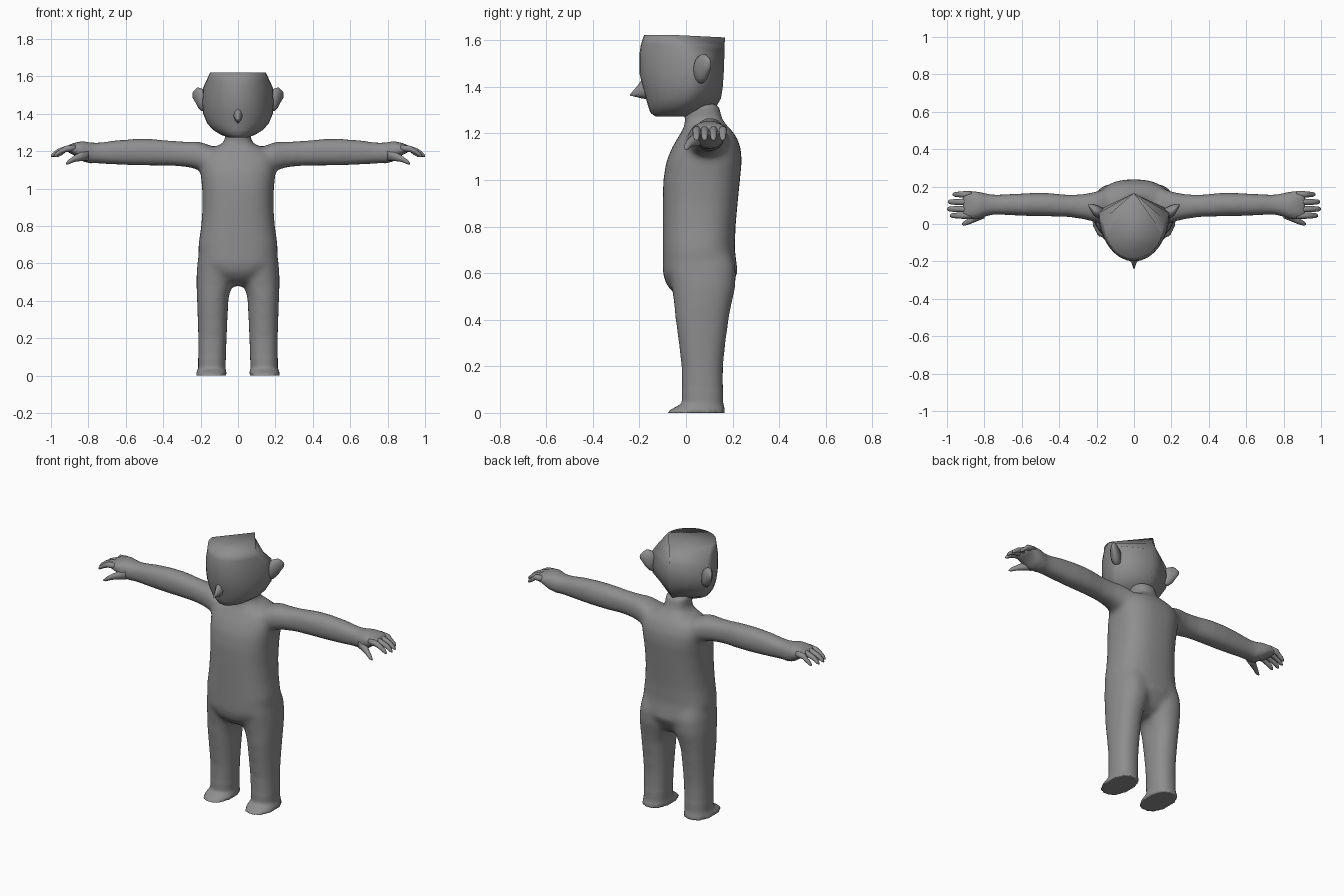
import bpy, bmesh, math

grey = bpy.data.materials.new("dark grey")
grey.diffuse_color = (0.27, 0.27, 0.27, 1)


def select(obs):
    bpy.ops.object.select_all(action='DESELECT')
    for ob in obs:
        ob.select_set(True)
    bpy.context.view_layer.objects.active = obs[0]


def finish(name, rings, mirror=False, angle=180):
    """Skin a list of equal-length point rings, cap both ends, smooth it."""
    bm = bmesh.new()
    loops = [[bm.verts.new(p) for p in r] for r in rings]
    n = len(loops[0])
    for a, b in zip(loops, loops[1:]):
        for i in range(n):
            j = (i + 1) % n
            bm.faces.new((a[i], a[j], b[j], b[i]))
    bm.faces.new(loops[0])
    bm.faces.new(loops[-1])
    if mirror:
        copy = bmesh.ops.duplicate(bm, geom=bm.verts[:] + bm.edges[:] + bm.faces[:])["geom"]
        for v in copy:
            if isinstance(v, bmesh.types.BMVert):
                v.co.x = -v.co.x
    bmesh.ops.recalc_face_normals(bm, faces=bm.faces)
    mesh = bpy.data.meshes.new(name)
    bm.to_mesh(mesh)
    bm.free()
    mesh.materials.append(grey)
    ob = bpy.data.objects.new(name, mesh)
    bpy.context.collection.objects.link(ob)
    select([ob])
    bpy.ops.object.shade_smooth_by_angle(angle=math.radians(angle))
    return ob


def loft(name, sections, axis='z', power=2.3, n=24, mirror=False):
    """Sections are (position on axis, a min, a max, b min, b max).
    For z the pair is x, y; for x it is y, z; for y it is x, z."""
    rings = []
    for pos, a0, a1, b0, b1 in sections:
        ring = []
        for i in range(n):
            t = 2 * math.pi * i / n
            c, s = math.cos(t), math.sin(t)
            a = (a0 + a1) / 2 + (a1 - a0) / 2 * math.copysign(abs(c) ** (2 / power), c)
            b = (b0 + b1) / 2 + (b1 - b0) / 2 * math.copysign(abs(s) ** (2 / power), s)
            ring.append({'z': (a, b, pos), 'x': (pos, a, b), 'y': (a, pos, b)}[axis])
        rings.append(ring)
    return finish(name, rings, mirror)


def finger(name, path):
    """Path points are (x, y, z, radius)."""
    loft(name, [(x, y - r, y + r, z - r, z + r) for x, y, z, r in path],
         axis='x', power=2, n=10, mirror=True)


# Torso with crotch and neck: z, half width, front y, back y
torso = [(0.48, 0.045, 0.02, 0.12), (0.51, 0.10, -0.05, 0.17), (0.55, 0.16, -0.085, 0.195),
         (0.60, 0.21, -0.10, 0.223), (0.70, 0.212, -0.10, 0.21), (0.80, 0.197, -0.10, 0.213),
         (0.90, 0.19, -0.10, 0.222), (1.00, 0.192, -0.098, 0.232), (1.08, 0.20, -0.085, 0.24),
         (1.14, 0.205, -0.06, 0.235), (1.19, 0.19, -0.03, 0.215), (1.22, 0.13, -0.012, 0.19),
         (1.24, 0.085, -0.005, 0.17), (1.265, 0.067, -0.005, 0.155), (1.33, 0.072, -0.02, 0.14)]
body = loft("body", [(z, -w, w, f, b) for z, w, f, b in torso], power=2.5, n=32)

# Legs with feet
leg = loft("leg", [(0.0, 0.06, 0.227, -0.083, 0.17), (0.012, 0.06, 0.224, -0.07, 0.168),
                   (0.04, 0.067, 0.213, -0.018, 0.16), (0.2, 0.06, 0.213, -0.02, 0.16),
                   (0.3, 0.056, 0.216, -0.032, 0.17), (0.42, 0.05, 0.22, -0.048, 0.187),
                   (0.47, 0.035, 0.222, -0.052, 0.197), (0.54, 0.015, 0.222, -0.062, 0.213),
                   (0.62, 0.01, 0.216, -0.075, 0.215), (0.70, 0.02, 0.20, -0.06, 0.19)],
           mirror=True)

# Arms with palms
arm = loft("arm", [(0.10, 0.0, 0.19, 1.08, 1.21), (0.17, 0.0, 0.185, 1.085, 1.24),
                   (0.21, 0.01, 0.172, 1.10, 1.253), (0.27, 0.025, 0.16, 1.115, 1.252),
                   (0.35, 0.037, 0.156, 1.122, 1.256), (0.45, 0.04, 0.166, 1.122, 1.266),
                   (0.55, 0.042, 0.166, 1.123, 1.267), (0.65, 0.045, 0.162, 1.128, 1.26),
                   (0.74, 0.05, 0.157, 1.133, 1.247), (0.79, 0.042, 0.163, 1.135, 1.247),
                   (0.83, 0.028, 0.172, 1.145, 1.254), (0.87, 0.026, 0.176, 1.175, 1.247),
                   (0.90, 0.03, 0.175, 1.19, 1.236), (0.915, 0.04, 0.165, 1.20, 1.226)],
           axis='x', mirror=True)

# Fuse torso, legs and arms into one skin and soften the joints
select([body, leg, arm])
bpy.ops.object.join()
fuse = body.modifiers.new("fuse", 'REMESH')
fuse.mode, fuse.voxel_size, fuse.use_smooth_shade = 'VOXEL', 0.011, True
bpy.ops.object.modifier_apply(modifier="fuse")
bm = bmesh.new()
bm.from_mesh(body.data)
soft = [v for v in bm.verts if v.co.z > 0.1 and abs(v.co.x) < 0.78]
for _ in range(12):
    bmesh.ops.smooth_vert(bm, verts=soft, factor=0.5, use_axis_x=True, use_axis_y=True, use_axis_z=True)
bm.to_mesh(body.data)
bm.free()

# Fingers and thumbs
for k, (y, tip) in enumerate([(0.045, 0.985), (0.080, 1.0), (0.118, 0.995), (0.158, 0.97)]):
    finger("finger_%d" % (k + 1), [(0.87, y, 1.217, 0.018), (0.92, y, 1.213, 0.017),
                                  (tip - 0.035, y, 1.198, 0.015),
                                  (tip - 0.01, y, 1.181, 0.012), (tip, y, 1.174, 0.005)])
finger("thumb", [(0.80, 0.06, 1.18, 0.03), (0.84, 0.04, 1.172, 0.026), (0.875, 0.018, 1.16, 0.018),
                 (0.905, 0.004, 1.143, 0.013), (0.92, 0.0, 1.134, 0.005)])

# Head: rounded face in front, folded to a vertical ridge at the back
head = [(1.273, 0.05, -0.13, -0.03, 0.05), (1.287, 0.09, -0.152, -0.02, 0.09),
        (1.315, 0.135, -0.162, 0.0, 0.13), (1.35, 0.165, -0.172, 0.03, 0.15),
        (1.40, 0.186, -0.187, 0.06, 0.158), (1.46, 0.193, -0.20, 0.075, 0.162),
        (1.54, 0.186, -0.20, 0.06, 0.165), (1.58, 0.168, -0.194, 0.02, 0.166),
        (1.622, 0.148, -0.18, -0.04, 0.167)]
rings = []
for z, w, front, side, back in head:
    ring = [(w * math.cos(math.pi * i / 16), side - (side - front) * math.sin(math.pi * i / 16), z)
            for i in range(17)]
    rings.append(ring + [(0, back, z - (0.01 if z > 1.6 else 0))])
finish("head", rings)

# Ears: flaring discs
loft("ear", [(0.165, 0.035, 0.085, 1.41, 1.52), (0.195, 0.032, 0.10, 1.415, 1.535),
             (0.215, 0.045, 0.106, 1.435, 1.542), (0.23, 0.07, 0.108, 1.465, 1.53),
             (0.242, 0.09, 0.107, 1.485, 1.515)],
     axis='x', power=2, n=16, mirror=True)

# Nose: small pointed cone
loft("nose", [(-0.15, -0.026, 0.026, 1.345, 1.44), (-0.19, -0.024, 0.024, 1.35, 1.43),
              (-0.212, -0.012, 0.012, 1.356, 1.40), (-0.24, -0.002, 0.002, 1.362, 1.368)],
     axis='y', power=1.4, n=8)
